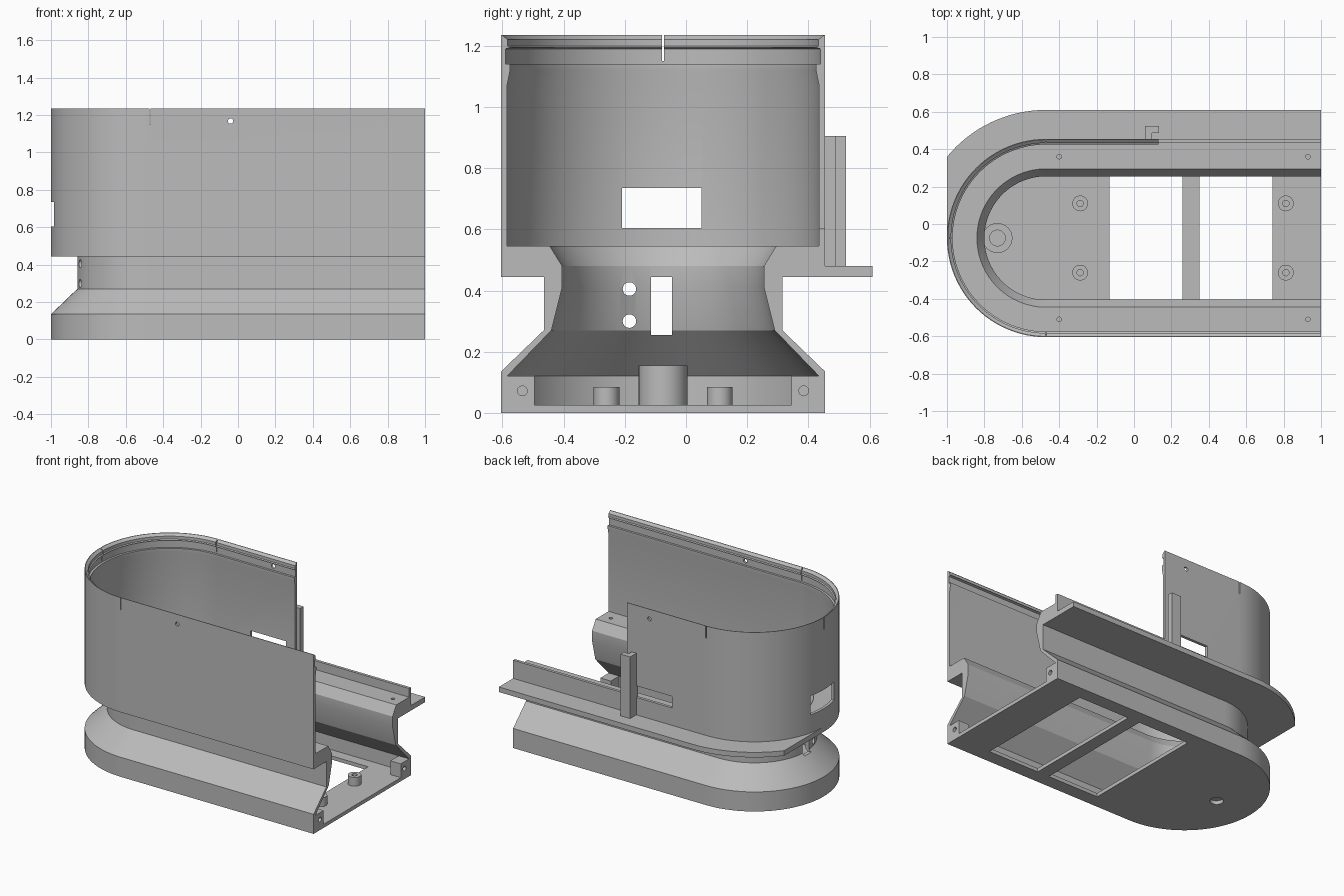
import bpy, bmesh, math
from mathutils import Matrix

if "Cube" in bpy.data.objects:
    bpy.data.objects.remove(bpy.data.objects["Cube"])

CX, CY = -0.47, -0.075      # centre of the rounded end
R = 0.53                    # outer radius
grey = bpy.data.materials.new("plain grey")
grey.diffuse_color = (0.5, 0.5, 0.5, 1)
grey.use_nodes = True
grey.node_tree.nodes["Principled BSDF"].inputs["Base Color"].default_value = grey.diffuse_color


def make(name, bm):
    bmesh.ops.recalc_face_normals(bm, faces=bm.faces)
    me = bpy.data.meshes.new(name)
    bm.to_mesh(me)
    bm.free()
    me.materials.append(grey)
    ob = bpy.data.objects.new(name, me)
    bpy.context.collection.objects.link(ob)
    return ob


def activate(ob):
    bpy.ops.object.select_all(action='DESELECT')
    ob.select_set(True)
    bpy.context.view_layer.objects.active = ob


def smooth(ob):
    activate(ob)
    bpy.ops.object.shade_smooth_by_angle(angle=math.radians(20))


def box(name, x0, x1, y0, y1, z0, z1):
    bm = bmesh.new()
    bmesh.ops.create_cube(bm, size=1)
    for v in bm.verts:
        v.co = ((x0, x1)[v.co.x > 0], (y0, y1)[v.co.y > 0], (z0, z1)[v.co.z > 0])
    return make(name, bm)


def rod(name, centre, r, length, axis='Z'):
    rot = {'X': Matrix.Rotation(math.pi / 2, 4, 'Y'),
           'Y': Matrix.Rotation(math.pi / 2, 4, 'X'), 'Z': Matrix()}[axis]
    bm = bmesh.new()
    bmesh.ops.create_cone(bm, cap_ends=True, segments=32, radius1=r, radius2=r,
                          depth=length, matrix=Matrix.Translation(centre) @ rot)
    return make(name, bm)


def prism(name, pts, z0, z1):
    bm = bmesh.new()
    f = bm.faces.new([bm.verts.new((x, y, z0)) for x, y in pts])
    ext = bmesh.ops.extrude_face_region(bm, geom=[f])
    for v in ext['geom']:
        if isinstance(v, bmesh.types.BMVert):
            v.co.z = z1
    return make(name, bm)


def cut(ob, cutters):
    activate(ob)
    for c in cutters:
        m = ob.modifiers.new("cut", 'BOOLEAN')
        m.operation, m.solver, m.object = 'DIFFERENCE', 'EXACT', c
        bpy.ops.object.modifier_apply(modifier=m.name)
        bpy.data.objects.remove(c)


# Shell and floor: one wall profile swept round the U-shaped path
profile = [(0, 0), (R, 0), (R, .135), (.39, .27), (.39, .445), (R, .445), (R, 1.235),
           (.526, 1.235), (.508, 1.22), (.508, 1.2), (.5, 1.195), (.515, 1.19),
           (.515, 1.14), (.5, 1.14), (.5, 1.12), (.51, 1.07), (.51, .545), (.37, .545),
           (.33, .48), (.33, .41), (.365, .27), (.51, .12), (.51, .025), (0, .025)]
N = 48
angles = [math.pi * (1.5 - i / N) for i in range(N + 1)]
path = [(1, angles[0])] + [(CX, a) for a in angles] + [(1, angles[-1])]
bm = bmesh.new()
rings = [[bm.verts.new((x + r * math.cos(a), CY + r * math.sin(a), z)) for r, z in profile]
         for x, a in path]
for A, B in zip(rings, rings[1:]):
    for j in range(len(profile) - 1):
        bm.faces.new((A[j], A[j + 1], B[j + 1], B[j]))
bm.faces.new(rings[0])
bm.faces.new(rings[-1])
bmesh.ops.remove_doubles(bm, verts=bm.verts, dist=1e-5)
shell = make("shell", bm)

cutters = [
    box("back_wall_cut", .132, 1.1, .2, .6, .605, 1.3),
    box("end_window", -1.1, -.8, -.21, .05, .605, .735),
    box("neck_slot", -1.0, -.7, -.115, -.045, .255, .444),
    box("side_slot", -.21, .06, .38, .5, .6, .68),
    box("floor_window", -.13, .26, -.51, .36, -.1, .1),
    box("floor_window", .35, .74, -.51, .36, -.1, .1),
    box("end_slit", -1.1, -.9, CY - .003, CY + .003, 1.15, 1.3),
    rod("cable_hole", (-.73, CY, 0), .042, .2),
]
for z in (.3, .405):
    cutters.append(rod("neck_hole", (-.85, -.185, z), .022, .3, 'X'))
for s in (-1, 1):
    y = CY + s * .52
    cutters.append(box("side_slit", CX - .003, CX + .003, y - .08, y + .08, 1.15, 1.3))
    cutters.append(rod("pin_hole", (-.04, y, 1.168), .014, .2, 'Y'))
    for x in (-.4, .93):
        cutters.append(rod("shoulder_hole", (x, CY + s * .435, .55), .012, .12))
cut(shell, cutters)
smooth(shell)

# Side flange: follows the round end and is trimmed flat at x = -1
RF = .685
end = math.pi - math.acos(.53 / RF)
pts = [(1, CY + RF)]
for i in range(17):
    a = math.pi / 2 + (end - math.pi / 2) * i / 16
    pts.append((CX + RF * math.cos(a), CY + RF * math.sin(a)))
for i in range(25):
    a = math.pi - math.pi / 2 * i / 24
    pts.append((CX + R * math.cos(a), CY + R * math.sin(a)))
pts.append((1, CY + R))
smooth(prism("side_flange", pts, .445, .48))

# Upright hook on the back wall
prism("upright_hook", [(.06, .455), (.095, .455), (.095, .487), (.133, .487),
                       (.133, .523), (.06, .523)], .48, .905)

# Floor bosses: a cable tube and four screw posts
def post(name, x, y, r, hole, top):
    ob = rod(name, (x, y, (.025 + top) / 2), r, top - .025)
    cut(ob, [rod("bore", (x, y, .126), hole, .2)])
    smooth(ob)


post("cable_tube", -.73, CY, .08, .042, .155)
for x in (-.288, .812):
    for y in (-.26, .11):
        post("screw_post", x, y, .042, .017, .085)

# Corner blocks with end holes
for s in (-1, 1):
    ys = sorted((CY + s * .42, CY + s * .51))
    block = box("corner_block", .92, 1, ys[0], ys[1], .025, .12)
    cut(block, [rod("bore", (1, CY + s * .46, .072), .016, .12, 'X')])
    smooth(block)
